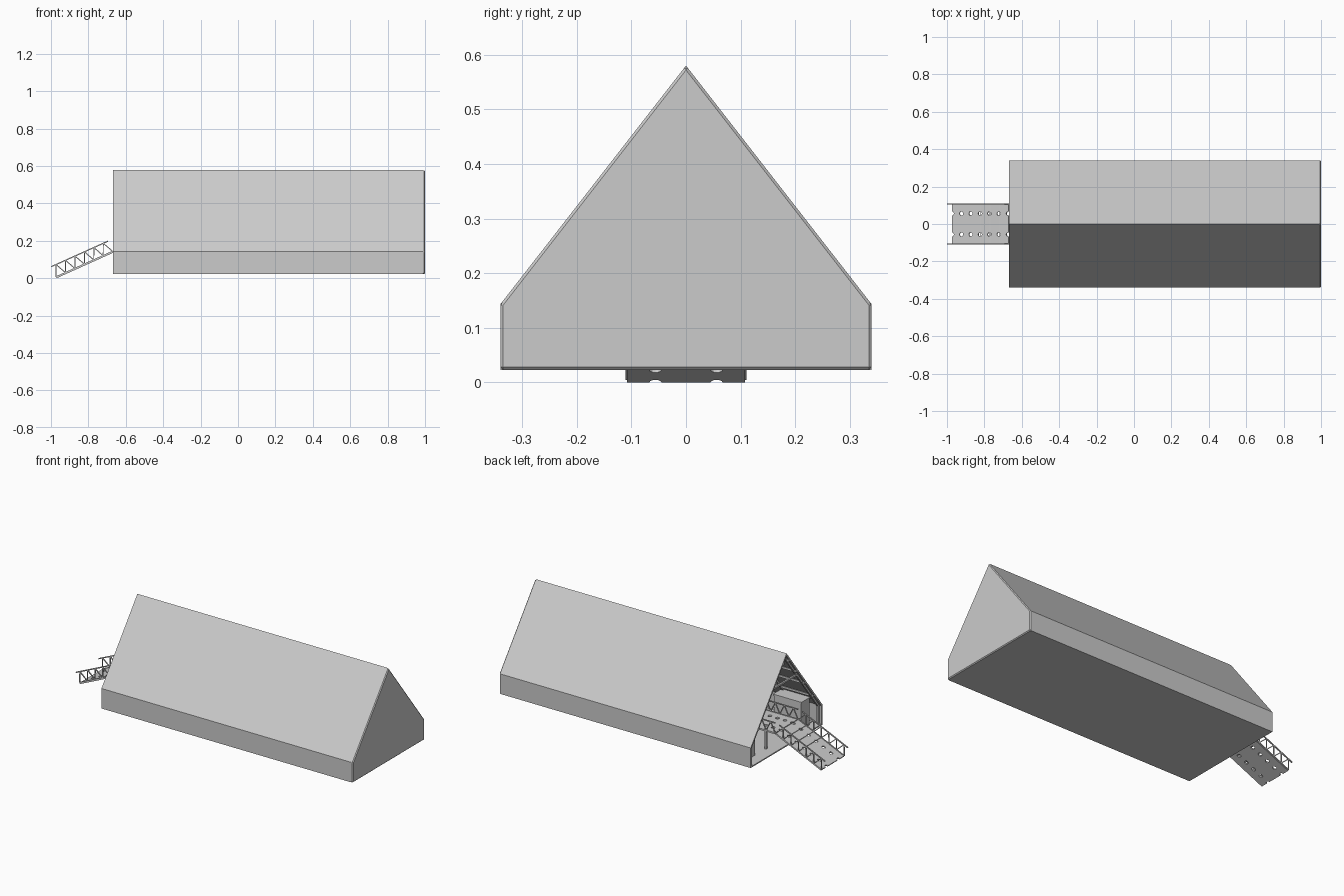
import bpy, bmesh, math
from mathutils import Vector, Matrix

if "Cube" in bpy.data.objects:
    bpy.data.objects.remove(bpy.data.objects["Cube"])

X0, X1 = -0.667, 1.0          # open end, closed end
SLOPE = math.atan(0.45)       # ramp pitch


def finish(bm, name, bevel=0.0):
    bmesh.ops.recalc_face_normals(bm, faces=bm.faces)
    me = bpy.data.meshes.new(name)
    bm.to_mesh(me)
    bm.free()
    ob = bpy.data.objects.new(name, me)
    bpy.context.collection.objects.link(ob)
    if bevel:
        m = ob.modifiers.new("bevel", 'BEVEL')
        m.width, m.segments, m.limit_method = bevel, 1, 'ANGLE'
    return ob


def box(bm, x, y, z):
    """Axis-aligned box from three (min, max) ranges."""
    c = Vector([(a + b) / 2 for a, b in (x, y, z)])
    s = [b - a for a, b in (x, y, z)]
    bmesh.ops.create_cube(bm, size=1, matrix=Matrix.Translation(c) @ Matrix.Diagonal((*s, 1)))


def beam(bm, a, b, t):
    """Square bar between two points."""
    a, b = Vector(a), Vector(b)
    d = b - a
    rot = d.to_track_quat('X', 'Z').to_matrix().to_4x4()
    mat = Matrix.Translation((a + b) / 2) @ rot @ Matrix.Diagonal((d.length, t, t, 1))
    bmesh.ops.create_cube(bm, size=1, matrix=mat)


def prism(name, profile, xa, xb, bevel=0.0):
    """Extrude a y-z profile along x."""
    bm = bmesh.new()
    f = bm.faces.new([bm.verts.new((xa, y, z)) for y, z in profile])
    r = bmesh.ops.extrude_face_region(bm, geom=[f])
    vs = [g for g in r["geom"] if isinstance(g, bmesh.types.BMVert)]
    bmesh.ops.translate(bm, vec=(xb - xa, 0, 0), verts=vs)
    return finish(bm, name, bevel)


# Hall shell: side walls and pitched roof, gable wall, floor
outer = [(-0.34, 0.023), (-0.34, 0.143), (0, 0.58), (0.34, 0.143), (0.34, 0.023)]
inner = [(0.33, 0.023), (0.33, 0.14), (0, 0.564), (-0.33, 0.14), (-0.33, 0.023)]
prism("hall_walls_and_roof", outer + inner, X0, 0.99)
prism("gable_wall", outer, 0.98, X1, 0.005)
bm = bmesh.new()
box(bm, (X0, 0.985), (-0.332, 0.332), (0.023, 0.03))
finish(bm, "hall_floor")

# Roof framing: rafters with collar ties, and purlins along the hall
bm = bmesh.new()
for i in range(9):
    x = X0 + 0.02 + i * 0.2
    for s in (-1, 1):
        beam(bm, (x, s * 0.325, 0.14), (x, 0, 0.558), 0.012)
        beam(bm, (x, s * 0.325, 0.03), (x, s * 0.325, 0.142), 0.012)
    beam(bm, (x, -0.12, 0.4), (x, 0.12, 0.4), 0.01)
for z in (0.23, 0.34, 0.44, 0.53):
    for s in (-1, 1):
        y = s * (0.564 - z) / 1.285
        beam(bm, (X0, y, z - 0.004), (0.985, y, z - 0.004), 0.012)
finish(bm, "roof_frame")


def bridge_section(name, origin, angle, length, bays):
    """Perforated deck with a truss railing on each side."""
    place = Matrix.Translation(origin) @ Matrix.Rotation(-angle, 4, 'Y')
    bm = bmesh.new()
    box(bm, (0, length), (-0.108, 0.108), (0, 0.008))
    deck = finish(bm, name + "_deck")
    step = 0.0548 if angle else 0.05
    bm = bmesh.new()
    for i in range(int(length / step) + 1):
        for s in (-1, 1):
            bmesh.ops.create_cone(bm, cap_ends=True, segments=12, radius1=0.011, radius2=0.011,
                                  depth=0.05, matrix=Matrix.Translation((i * step, s * 0.056, 0.004)))
    cutter = finish(bm, name + "_hole_cutter")
    cutter.hide_render = True
    cutter.hide_set(True)
    m = deck.modifiers.new("holes", 'BOOLEAN')
    m.operation, m.object, m.solver = 'DIFFERENCE', cutter, 'EXACT'

    bm = bmesh.new()
    p = length / bays
    for s in (-1, 1):
        y, lo, hi = s * 0.1075, 0.008, 0.068
        beam(bm, (0, y, lo), (length, y, lo), 0.006)
        beam(bm, (0, y, hi), (length, y, hi), 0.006)
        for i in range(bays):
            beam(bm, (i * p, y, lo), ((i + 0.5) * p, y, hi), 0.005)
            beam(bm, ((i + 0.5) * p, y, hi), ((i + 1) * p, y, lo), 0.005)
    rail = finish(bm, name + "_truss_rails")
    for ob in (deck, cutter, rail):
        ob.matrix_world = place


# Entrance ramp and the level walkway inside
run = 0.303
top_z = run * math.tan(SLOPE)
bridge_section("ramp", (-0.97, 0, 0), SLOPE, run / math.cos(SLOPE), 6)
bridge_section("walkway", (X0, 0, top_z), 0, 1.2, 20)

# Cross ribs between ramp plates, and walkway legs
bm = bmesh.new()
for x in (-0.82, -0.77, -0.72, X0):
    z = (x + 0.97) * 0.45 + 0.009
    beam(bm, (x, -0.106, z), (x, 0.106, z), 0.004)
finish(bm, "ramp_ribs")
bm = bmesh.new()
for x in (-0.6, -0.2, 0.2, 0.5):
    for s in (-1, 1):
        beam(bm, (x, s * 0.1, 0.03), (x, s * 0.1, top_z), 0.012)
    beam(bm, (x, -0.1, top_z - 0.006), (x, 0.1, top_z - 0.006), 0.01)
finish(bm, "walkway_legs")

# Storage cabinets along both walls: (x, side, half length, height)
cabinets = [(-0.55, 1, 0.05, 0.15), (-0.34, 1, 0.04, 0.12), (-0.06, 1, 0.04, 0.12),
            (0.21, 1, 0.05, 0.15), (0.42, 1, 0.04, 0.12),
            (-0.53, -1, 0.09, 0.19), (-0.265, -1, 0.05, 0.13), (-0.11, -1, 0.04, 0.12),
            (0.16, -1, 0.04, 0.12), (0.42, -1, 0.04, 0.12)]
for i, (x, s, hx, top) in enumerate(cabinets):
    bm = bmesh.new()
    y = sorted((s * 0.205, s * 0.285))
    box(bm, (x - hx, x + hx), y, (0.024, top))
    box(bm, (x - hx - 0.004, x + hx + 0.004), (y[0] - 0.004, y[1] + 0.004), (top, top + 0.008))
    finish(bm, f"cabinet_{i + 1}")
